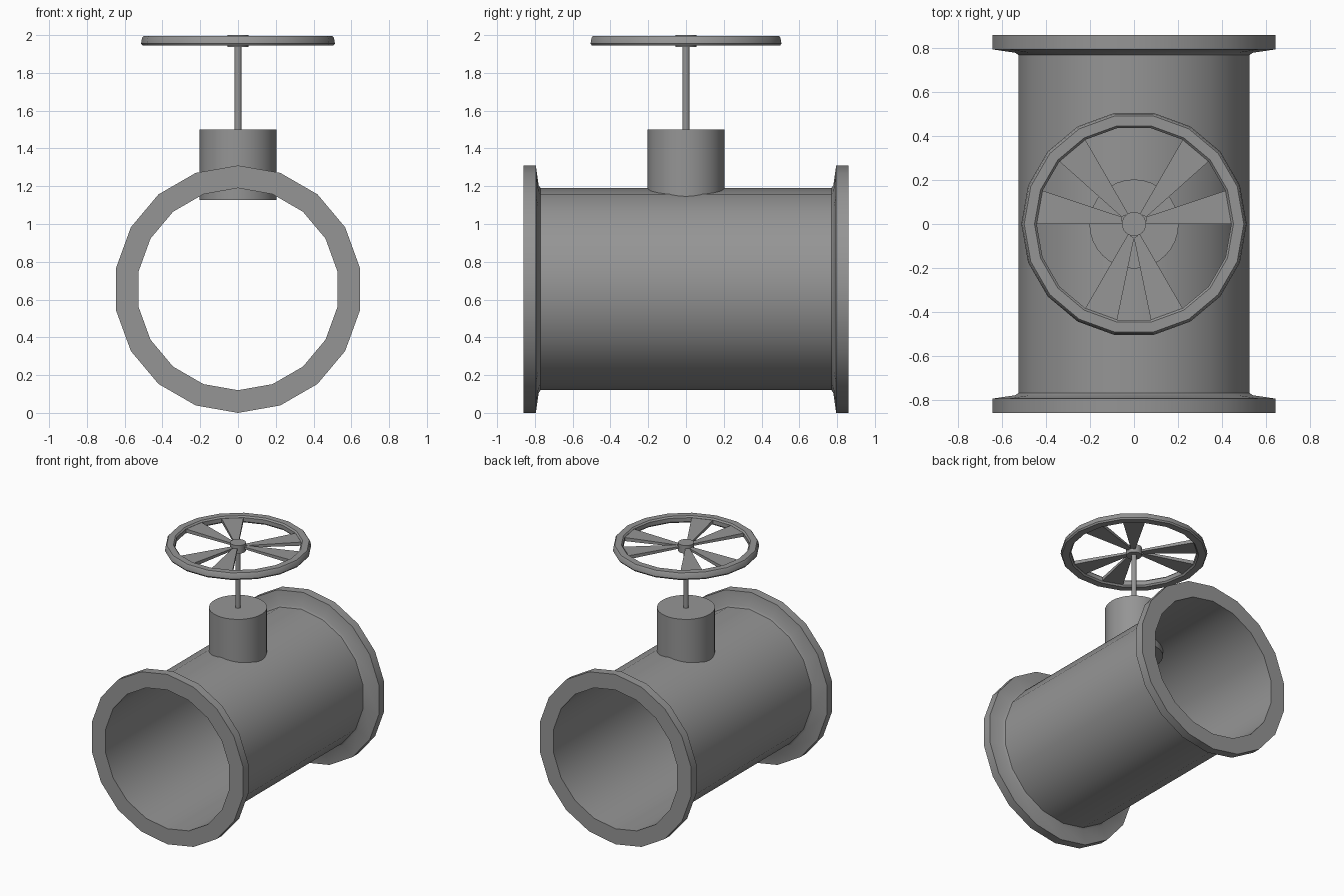
import bpy, bmesh
from math import sin, cos, pi, radians
from mathutils import Vector, Matrix

cube = bpy.data.objects.get("Cube")
if cube:
    bpy.data.objects.remove(cube)

metal = bpy.data.materials.new("grey_metal")
metal.use_nodes = True
GREY = (0.3, 0.3, 0.3, 1)
metal.diffuse_color = GREY
metal.node_tree.nodes["Principled BSDF"].inputs["Base Color"].default_value = GREY


def finish(name, bm, smooth=True):
    bmesh.ops.recalc_face_normals(bm, faces=bm.faces)
    mesh = bpy.data.meshes.new(name)
    bm.to_mesh(mesh)
    bm.free()
    mesh.materials.append(metal)
    obj = bpy.data.objects.new(name, mesh)
    bpy.context.collection.objects.link(obj)
    if smooth:
        bpy.ops.object.select_all(action="DESELECT")
        obj.select_set(True)
        bpy.context.view_layer.objects.active = obj
        bpy.ops.object.shade_smooth_by_angle(angle=radians(30))
    return obj


def lathe(name, profile, sides, matrix=Matrix(), closed=False, caps=False):
    """Spin (radius, height) points around z, then place with matrix."""
    bm = bmesh.new()
    rings = [[bm.verts.new(matrix @ Vector((r * cos(2 * pi * k / sides),
                                            r * sin(2 * pi * k / sides), h)))
              for k in range(sides)] for r, h in profile]
    pairs = list(zip(rings, rings[1:]))
    if closed:
        pairs.append((rings[-1], rings[0]))
    for a, b in pairs:
        for k in range(sides):
            n = (k + 1) % sides
            bm.faces.new((a[k], a[n], b[n], b[k]))
    if caps:
        bm.faces.new(rings[0])
        bm.faces.new(rings[-1])
    return finish(name, bm)


# Pipe with a flange at each end, lying along y with a corner at the top
SIDES = 18
PIPE_R, FLANGE_R, END = 0.535, 0.655, 0.86
along_y = (Matrix.Translation((0, 0, FLANGE_R)) @ Matrix.Rotation(pi / 2, 4, "X")
           @ Matrix.Rotation(pi / 2, 4, "Z"))
lathe("pipe", [(PIPE_R, -END), (PIPE_R, END)], SIDES, along_y)
for name, s in (("front_flange", 1), ("back_flange", -1)):
    lathe(name, [(PIPE_R, s * END), (FLANGE_R, s * END), (FLANGE_R, s * 0.795),
                 (PIPE_R + 0.015, s * 0.78), (PIPE_R, s * 0.77)], SIDES, along_y)

# Bonnet, stem and hub
lathe("bonnet", [(0.203, 1.128), (0.203, 1.5)], 32, caps=True)
lathe("stem", [(0.019, 1.45), (0.019, 1.97)], 16, caps=True)
lathe("wheel_hub", [(0.055, 1.938), (0.055, 2.0)], 24, caps=True)

# Hand wheel rim
lathe("wheel_rim", [(0.453, 1.996), (0.5, 1.996), (0.508, 1.985), (0.513, 1.955),
                    (0.505, 1.944), (0.453, 1.944), (0.443, 1.955), (0.443, 1.985)],
      SIDES, closed=True)

# Six wedge spokes in three mirrored pairs, widening towards the rim
bm = bmesh.new()
for turn in (30, 150, 270):
    for side in (-1, 1):
        corners = [(0.065, 0, 0.008), (0.45, 10, 0.014),
                   (0.45, 30, 0.014), (0.053, 30, 0.008)]
        layers = []
        for d in (-1, 1):
            layers.append([bm.verts.new((r * cos(radians(turn + side * a)),
                                         r * sin(radians(turn + side * a)),
                                         1.97 + d * t)) for r, a, t in corners])
        low, high = layers
        bm.faces.new(low)
        bm.faces.new(high)
        for k in range(4):
            n = (k + 1) % 4
            bm.faces.new((low[k], low[n], high[n], high[k]))
finish("wheel_spokes", bm, smooth=False)
